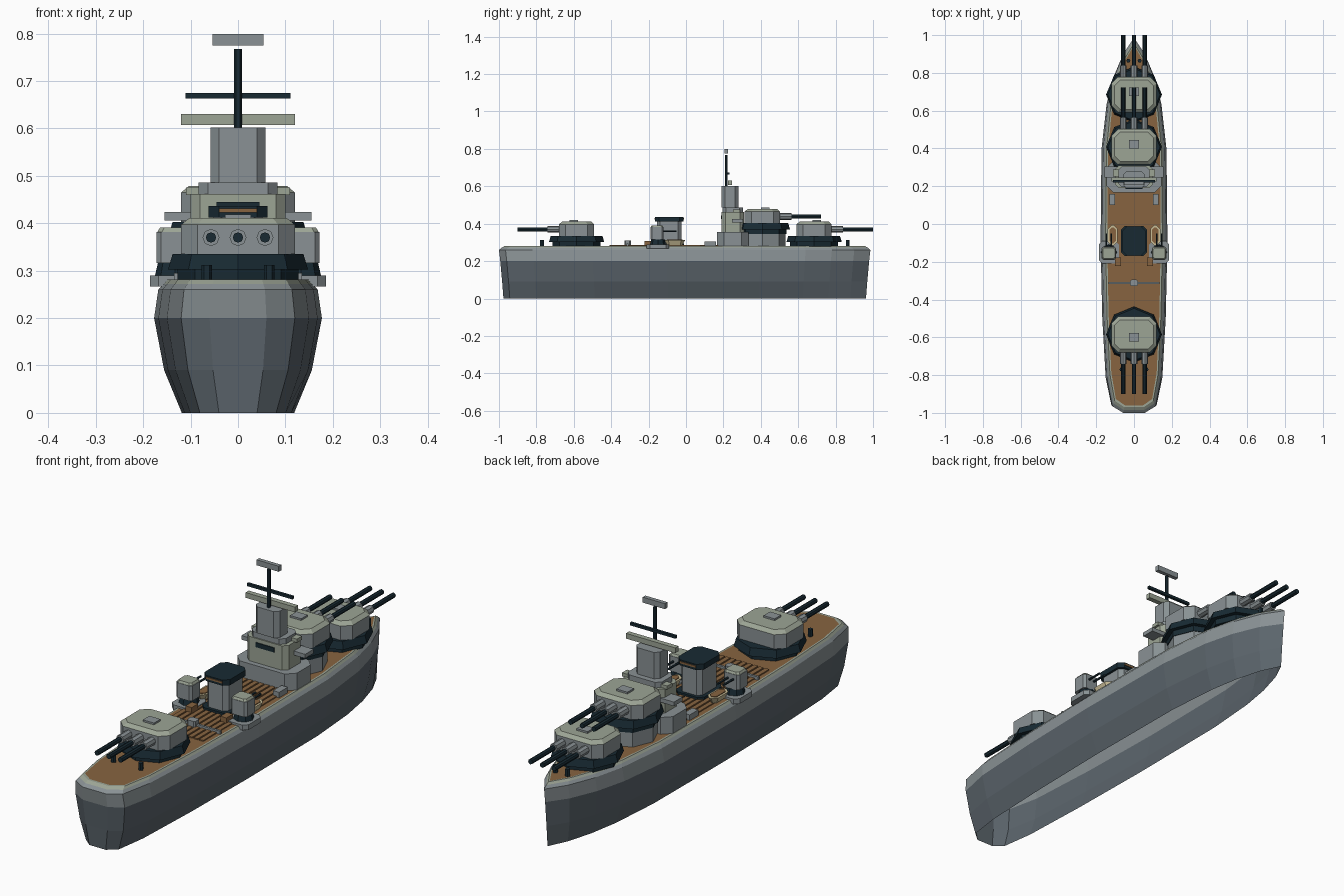
import bpy, bmesh, math
from mathutils import Matrix

cube = bpy.data.objects.get("Cube")
if cube:
    bpy.data.objects.remove(cube, do_unlink=True)


def material(name, r, g, b):
    m = bpy.data.materials.new(name)
    m.use_nodes = True
    color = [(c / 255) ** 2.2 for c in (r, g, b)] + [1]
    m.diffuse_color = color
    m.node_tree.nodes["Principled BSDF"].inputs["Base Color"].default_value = color
    return m


GREY = material("ship grey", 136, 144, 147)
SLATE = material("hull slate", 92, 101, 108)
GREEN = material("pale green grey", 155, 163, 148)
DARK = material("dark teal", 30, 46, 54)
WOOD = material("deck wood", 134, 100, 66)
CREAM = material("boat cream", 200, 188, 150)


def finish(bm, name, *mats):
    bmesh.ops.recalc_face_normals(bm, faces=bm.faces)
    me = bpy.data.meshes.new(name)
    bm.to_mesh(me)
    bm.free()
    for m in mats:
        me.materials.append(m)
    ob = bpy.data.objects.new(name, me)
    bpy.context.collection.objects.link(ob)
    return ob


def loft(name, rings, mats, bottom=True, rule=None):
    """Skin stacked rings of points and cap them; rule gives each band its colour."""
    bm = bmesh.new()
    vs = [[bm.verts.new(p) for p in ring] for ring in rings]
    n = len(vs[0])
    for k in range(len(vs) - 1):
        for i in range(n):
            j = (i + 1) % n
            f = bm.faces.new((vs[k][i], vs[k][j], vs[k + 1][j], vs[k + 1][i]))
            f.material_index = rule(k) if rule else 0
    top = bm.faces.new(vs[-1])
    top.material_index = rule(len(vs) - 1) if rule else 0
    if bottom:
        bm.faces.new(vs[0][::-1])
    return finish(bm, name, *mats)


def octagon(x, y, z, hx, hy, c):
    half = [(hx - c, -hy), (hx, -hy + c), (hx, hy - c), (hx - c, hy)]
    pts = half + [(-a, b) for a, b in reversed(half)]
    return [(x + a, y + b, z) for a, b in pts]


def block(name, mat, x, y, z0, z1, hx, hy, c=0.02, top=1.0):
    """Upright block with chamfered corners."""
    return loft(name, [octagon(x, y, z0, hx, hy, c),
                       octagon(x, y, z1, hx * top, hy * top, c * top)], [mat])


def box(name, mat, x, y, z, sx, sy, sz):
    bm = bmesh.new()
    bmesh.ops.create_cube(bm, size=1, matrix=Matrix.Translation((x, y, z))
                          @ Matrix.Diagonal((sx, sy, sz, 1)))
    return finish(bm, name, mat)


def drum(name, mat, x, y, z0, z1, r0, r1, n=8, turn=0):
    rings = []
    for z, r in ((z0, r0), (z1, r1)):
        angles = [turn + math.tau * i / n for i in range(n)]
        rings.append([(x + r * math.cos(a), y + r * math.sin(a), z) for a in angles])
    return loft(name, rings, [mat])


def rod(name, mat, x, y0, y1, z, r, n=8):
    """Round bar lying along y."""
    bm = bmesh.new()
    bmesh.ops.create_cone(bm, cap_ends=True, segments=n, radius1=r, radius2=r,
                          depth=abs(y1 - y0), matrix=Matrix.Translation((x, (y0 + y1) / 2, z))
                          @ Matrix.Rotation(math.pi / 2, 4, 'X'))
    return finish(bm, name, mat)


# Hull: half plan lofted through height levels, open underneath
plan = [(.06, -1), (.12, -.965), (.15, -.82), (.168, -.5), (.177, -.1), (.172, .4),
        (.145, .64), (.11, .78), (.06, .9)]
levels = [(0, .67, .976), (.09, .88, .983), (.2, 1, .993), (.26, .95, 1),
          (.272, .89, .985), (.281, .85, .97), (.281, .8, .96)]


def hull_ring(z, fx, fy):
    side = [(w * fx, y * fy, z) for w, y in plan]
    return side + [(0, .986 * fy, z)] + [(-x, y, z) for x, y, z in reversed(side)]


loft("hull", [hull_ring(*lv) for lv in levels], [SLATE, GREY, GREEN, WOOD],
     bottom=False, rule=lambda k: (0, 0, 1, 1, 2, 2, 3)[k])

# Raised deck planks amidships
for i in range(-4, 5):
    box("deck_plank", WOOD, i * .027, -.12, .283, .02, .58, .006)


# Main gun turrets
def turret(label, y, z, d):
    drum(label + "_barbette", DARK, 0, y, z - .058, z - .033, .128, .128, 8, math.pi / 2)
    drum(label + "_collar", DARK, 0, y, z - .033, z, .148, .138, 8, math.pi / 2)
    rings = [octagon(0, y, z, .12, .094, .035), octagon(0, y, z + .062, .12, .094, .035),
             octagon(0, y, z + .076, .103, .078, .03)]
    loft(label + "_house", rings, [GREY, GREEN], rule=lambda k: int(k > 0))
    box(label + "_hatch", GREY, 0, y + d * .015, z + .079, .054, .045, .01)
    for x in (-.057, 0, .057):
        rod(label + "_gun_sleeve", GREY, x, y + d * .08, y + d * .155, z + .035, .018)
        rod(label + "_gun_barrel", DARK, x, y + d * .15, y + d * .315, z + .035, .011)


turret("aft_turret", -.585, .335, -1)
turret("fore_turret", .685, .335, 1)
turret("upper_turret", .408, .403, 1)
drum("upper_turret_pedestal", GREY, 0, .408, .278, .348, .125, .125, 8, math.pi / 2)

# Bridge and tower
block("bridge_base", GREY, 0, .25, .278, .355, .145, .083, .035)
block("bridge_house", GREEN, 0, .25, .355, .462, .1, .06, .02)
block("bridge_roof", GREY, 0, .25, .462, .486, .083, .055, .02)
box("bridge_wings", GREY, 0, .275, .415, .31, .06, .018)
box("bridge_window_band", DARK, 0, .189, .435, .09, .006, .02)
block("tower", GREY, 0, .235, .486, .602, .058, .045, .018)
box("tower_rangefinder", GREEN, 0, .235, .619, .24, .022, .023)
for s in (-1, 1):
    box("bridge_lamp", GREEN, s * .095, .27, .468, .03, .035, .016)

# Mast
drum("mast", DARK, 0, .215, .6, .768, .008, .008, 6)
box("mast_yard", DARK, 0, .226, .669, .222, .012, .012)
box("mast_radar", GREY, 0, .215, .787, .108, .018, .024)

# Funnel
block("funnel_foot", DARK, 0, -.09, .278, .295, .068, .08, .02)
block("funnel", GREY, 0, -.09, .295, .412, .052, .066, .018)
block("funnel_cap", DARK, 0, -.09, .412, .437, .062, .076, .022)
for s in (-1, 1):
    box("funnel_trim", WOOD, 0, -.09 + s * .077, .427, .08, .005, .008)

# Side gun mounts, boats and deck fittings, mirrored
for s in (-1, 1):
    x = s * .133
    block("mount_sponson", GREY, x, -.15, .267, .29, .053, .06, .018)
    drum("mount_ring", DARK, x, -.15, .29, .316, .042, .036)
    block("mount_house", GREY, x, -.155, .316, .382, .039, .036, .01)
    block("mount_roof", GREEN, x, -.155, .382, .391, .037, .034, .01, .85)
    for dx in (-.013, .013):
        rod("mount_barrel", DARK, x + dx, -.13, -.05, .36, .005, 6)
    boat = []
    for z, w, l in ((.284, .014, .04), (.312, .026, .055)):
        boat.append(octagon(s * .113, -.06, z, w, l, w * .8))
    loft("boat_hull", boat, [CREAM])
    block("boat_seats", WOOD, s * .113, -.06, .312, .315, .017, .042, .013)
    box("deck_crate", WOOD, s * .085, -.2, .295, .03, .045, .026)
    box("deck_locker", GREY, s * .115, .13, .293, .03, .06, .025)
    for y, px in ((-.77, .066), (.865, .03)):
        drum("bollard", DARK, s * px, y, .278, .312, .011, .011, 6)

# Breakwater bar and deck winch
box("breakwater_bar", GREY, 0, -.312, .288, .27, .01, .014)
block("deck_winch", GREY, 0, -.312, .279, .31, .02, .017, .006)
